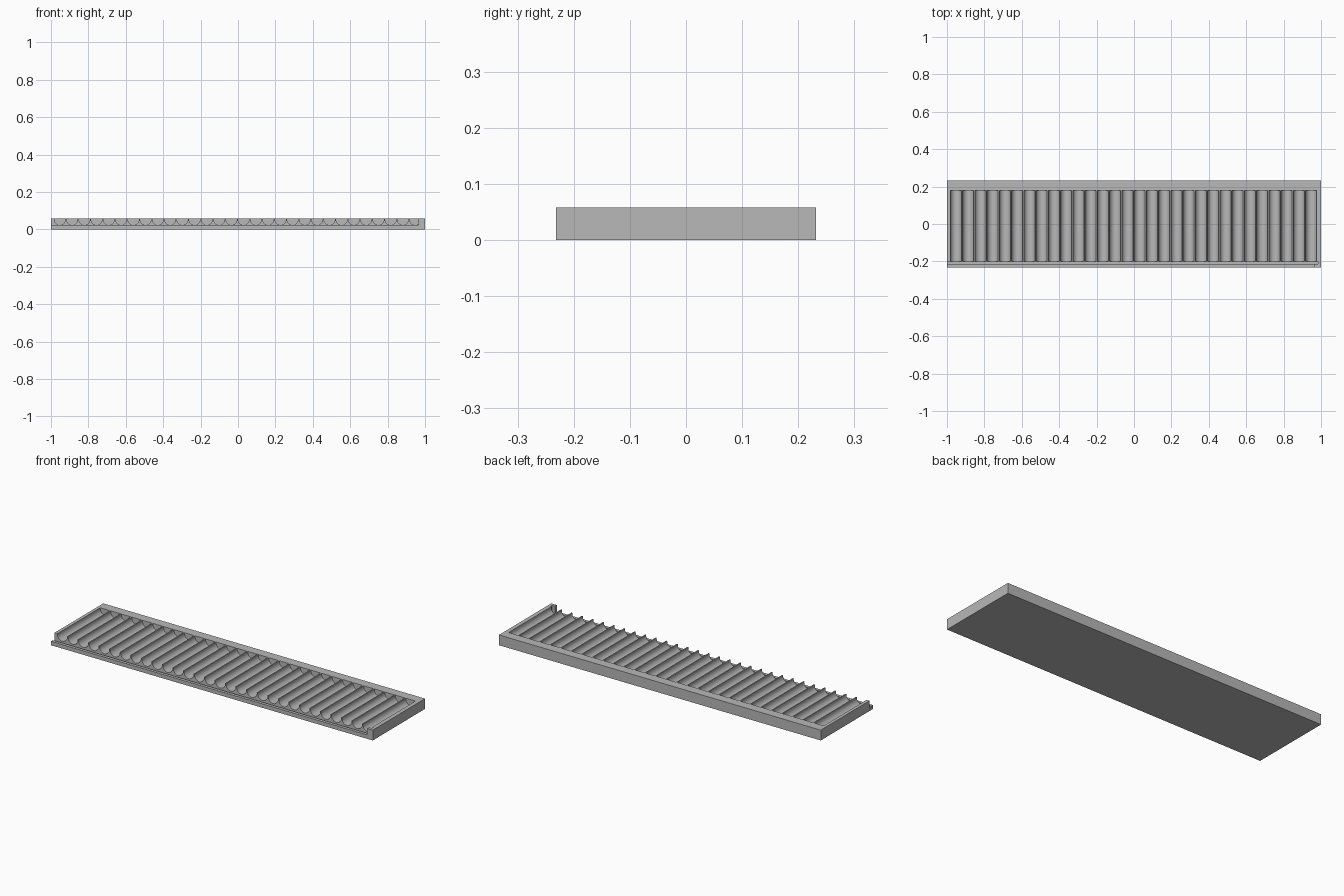
import bpy, bmesh, math
from mathutils import Matrix, Vector

cube = bpy.data.objects.get("Cube")
if cube:
    bpy.data.objects.remove(cube, do_unlink=True)

TOP, HALF_DEPTH = 0.058, 0.232
CHANNELS, PITCH, RADIUS = 30, 0.0655, 0.03
FIRST = -0.985 + PITCH / 2
RIDGE_FRONT, RIDGE_BACK = -0.2, 0.18
LIP_HEIGHT, GROOVE_FLOOR = 0.022, 0.012
LIP_BACK = -0.215
IN_GROOVE = (RIDGE_FRONT + LIP_BACK) / 2

grey = bpy.data.materials.new("plain grey")
grey.use_nodes = True
grey.diffuse_color = (0.48, 0.48, 0.48, 1)
grey.node_tree.nodes["Principled BSDF"].inputs["Base Color"].default_value = grey.diffuse_color


def make_object(name, bm):
    mesh = bpy.data.meshes.new(name)
    bm.to_mesh(mesh)
    bm.free()
    mesh.materials.append(grey)
    obj = bpy.data.objects.new(name, mesh)
    bpy.context.collection.objects.link(obj)
    return obj


def box(name, low, high):
    low, high = Vector(low), Vector(high)
    bm = bmesh.new()
    bmesh.ops.create_cube(bm, size=1, matrix=Matrix.Translation((low + high) / 2)
                          @ Matrix.Diagonal((*(high - low), 1)))
    return make_object(name, bm)


def cut(target, cutter):
    cutter.hide_render = True
    mod = target.modifiers.new(cutter.name, "BOOLEAN")
    mod.operation, mod.solver, mod.object = "DIFFERENCE", "EXACT", cutter
    bpy.context.view_layer.objects.active = target
    bpy.ops.object.modifier_apply(modifier=mod.name)
    bpy.data.objects.remove(cutter, do_unlink=True)


# Solid tray block
tray = box("tray", (-1, -HALF_DEPTH, 0), (1, HALF_DEPTH, TOP))

# Groove behind the front lip, running into the end post
cut(tray, box("groove_cutter", (-1.1, LIP_BACK, GROOVE_FLOOR), (0.983, RIDGE_FRONT, 0.2)))

# Lowered front lip, leaving a full-height post at the left end
cut(tray, box("lip_cutter", (-1.1, -0.3, LIP_HEIGHT), (0.965, IN_GROOVE, 0.2)))

# Row of round-bottomed channels
bm = bmesh.new()
for i in range(CHANNELS):
    place = Matrix.Translation((FIRST + i * PITCH, (IN_GROOVE + RIDGE_BACK) / 2, 0.053))
    bmesh.ops.create_cone(bm, cap_ends=True, segments=32, radius1=RADIUS, radius2=RADIUS,
                          depth=RIDGE_BACK - IN_GROOVE,
                          matrix=place @ Matrix.Rotation(math.pi / 2, 4, "X"))
cut(tray, make_object("channel_cutter", bm))

# Smooth channel walls with crisp rims
bpy.ops.object.select_all(action="DESELECT")
tray.select_set(True)
bpy.context.view_layer.objects.active = tray
bpy.ops.object.shade_smooth_by_angle(angle=math.radians(30))
